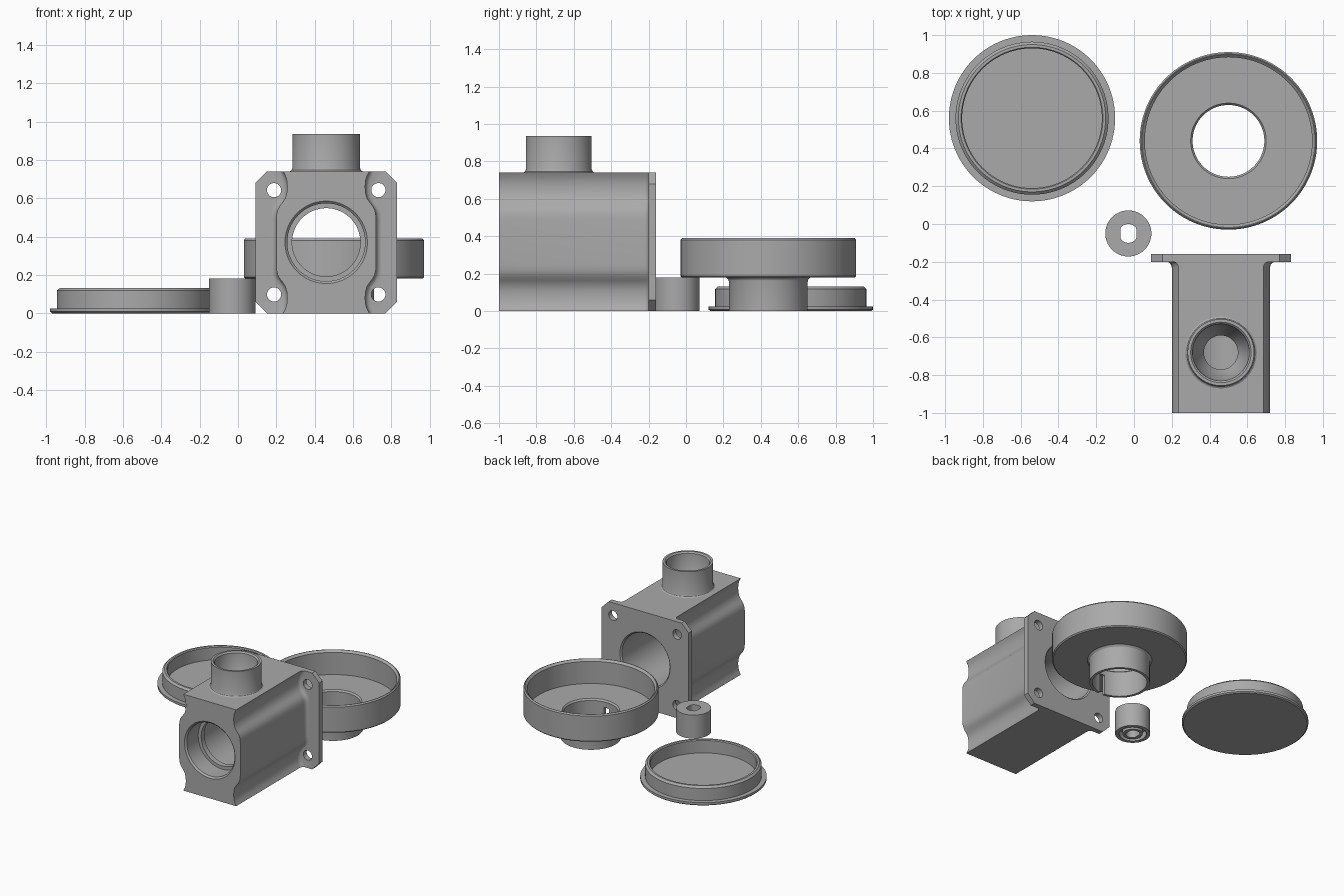
import bpy, bmesh, math

if "Cube" in bpy.data.objects:
    bpy.data.objects.remove(bpy.data.objects["Cube"])

grey = bpy.data.materials.new("plain_grey")
grey.diffuse_color = (0.40, 0.40, 0.40, 1)
grey.use_nodes = True
grey.node_tree.nodes["Principled BSDF"].inputs["Base Color"].default_value = grey.diffuse_color


def finish(name, bm):
    bmesh.ops.recalc_face_normals(bm, faces=bm.faces)
    me = bpy.data.meshes.new(name)
    bm.to_mesh(me)
    bm.free()
    me.materials.append(grey)
    ob = bpy.data.objects.new(name, me)
    bpy.context.collection.objects.link(ob)
    return ob


def loft(name, rings, wrap=False):
    """Skin equal-length point rings; cap the ends unless wrapped."""
    bm = bmesh.new()
    loops = [[bm.verts.new(p) for p in ring] for ring in rings]
    n = len(loops[0])
    pairs = list(zip(loops, loops[1:])) + ([(loops[-1], loops[0])] if wrap else [])
    for a, b in pairs:
        for i in range(n):
            j = (i + 1) % n
            bm.faces.new((a[i], a[j], b[j], b[i]))
    if not wrap:
        bm.faces.new(loops[0])
        bm.faces.new(loops[-1])
    return finish(name, bm)


def lathe(name, profile, centre, axis="Z", ring=True, n=96):
    """Revolve (radius, height) points; ring=True closes the profile on itself."""
    cx, cy, cz = centre
    rings = []
    for r, h in profile:
        pts = []
        for i in range(n):
            u = r * math.cos(2 * math.pi * i / n)
            v = r * math.sin(2 * math.pi * i / n)
            pts.append((cx + u, cy + v, cz + h) if axis == "Z" else (cx + u, cy + h, cz + v))
        rings.append(pts)
    return loft(name, rings, wrap=ring)


def box(name, lo, hi):
    return loft(name, [[(lo[0], lo[1], z), (hi[0], lo[1], z), (hi[0], hi[1], z), (lo[0], hi[1], z)]
                       for z in (lo[2], hi[2])])


def combine(ob, other, op):
    m = ob.modifiers.new("join", "BOOLEAN")
    m.operation, m.object, m.solver = op, other, "EXACT"
    bpy.context.view_layer.objects.active = ob
    bpy.ops.object.modifier_apply(modifier=m.name)
    bpy.data.objects.remove(other)


def smooth(ob):
    bpy.ops.object.select_all(action="DESELECT")
    ob.select_set(True)
    bpy.context.view_layer.objects.active = ob
    bpy.ops.object.shade_smooth_by_angle(angle=math.radians(28))


# Lid: shallow cup with a thin flange, hollowed from above
lid = lathe("lid", [(0.43, 0), (0.44, 0.008), (0.44, 0.025), (0.405, 0.025), (0.405, 0.118),
                    (0.39, 0.132)], (-0.54, 0.56, 0), ring=False)
combine(lid, lathe("lid_hollow", [(0.37, 0.03), (0.37, 0.125), (0.382, 0.14)],
                   (-0.54, 0.56, 0), ring=False), "DIFFERENCE")

# Pan: wide cup on a slotted hub
pan = lathe("pan", [(0.19, 0), (0.21, 0), (0.21, 0.155), (0.213, 0.168), (0.225, 0.18), (0.462, 0.18),
                    (0.47, 0.188), (0.47, 0.38), (0.462, 0.39), (0.458, 0.39), (0.443, 0.375),
                    (0.443, 0.205), (0.2, 0.205), (0.19, 0.193)], (0.5, 0.44, 0))
combine(pan, box("slot", (0.48, 0.2, -0.1), (0.52, 0.3, 0.15)), "DIFFERENCE")

# Spacer: short cylinder with a double-flat bore and a ring groove underneath
SX, SY = -0.03, -0.05
spacer = lathe("spacer", [(0.122, 0), (0.122, 0.18)], (SX, SY, 0), ring=False, n=64)
angles = [2 * math.pi * (i + 0.5) / 32 for i in range(32)]
flat_bore = [(SX + max(-0.042, min(0.042, 0.05 * math.cos(a))), SY + 0.05 * math.sin(a)) for a in angles]
combine(spacer, loft("bore", [[(x, y, z) for x, y in flat_bore] for z in (-0.1, 0.3)]), "DIFFERENCE")
combine(spacer, lathe("groove", [(0.07, -0.05), (0.095, -0.05), (0.095, 0.05), (0.07, 0.05)],
                      (SX, SY, 0), n=64), "DIFFERENCE")

# Housing body: scalloped section swept along y, flaring into the flange
CX, CZ = 0.46, 0.37
side = [(0.225, 0.37), (0.212, 0.345), (0.205, 0.32), (0.203, 0.29), (0.205, 0.26), (0.213, 0.23),
        (0.228, 0.208), (0.242, 0.19), (0.252, 0.172), (0.258, 0.15), (0.26, 0.12)]


def section(y, grow):
    right = [(x + grow, z) for x, z in side] + [(x + grow, -z) for x, z in reversed(side)]
    return [(CX + x, y, CZ + z) for x, z in right] + [(CX - x, y, CZ + z) for x, z in reversed(right)]


housing = loft("housing", [section(y, g) for y, g in
                           ((-1, 0), (-0.23, 0), (-0.215, 0.004), (-0.206, 0.011), (-0.2, 0.024), (-0.18, 0.024))])

# Flange: square plate with clipped corners
h, c = 0.37, 0.31
plate = [(h, c), (c, h), (-c, h), (-h, c), (-h, -c), (-c, -h), (c, -h), (h, -c)]
combine(housing, loft("flange", [[(CX + x, y, CZ + z) for x, z in plate] for y in (-0.2, -0.16)]), "UNION")

# Inlet port with a small fillet at its base
combine(housing, lathe("port", [(0.19, 0.70), (0.19, 0.74), (0.181, 0.746), (0.176, 0.758), (0.176, 0.935)],
                       (CX, -0.68, 0), ring=False), "UNION")

# Stepped main bore
combine(housing, lathe("main_bore", [(0.225, -1.01), (0.203, -0.988), (0.203, -0.85), (0.178, -0.85),
                                     (0.178, -0.81), (0.203, -0.81), (0.203, -0.17), (0.22, -0.153)],
                       (CX, 0, CZ), "Y", False), "DIFFERENCE")

# Port funnel
combine(housing, lathe("funnel", [(0.09, 0.45), (0.09, 0.70), (0.145, 0.80), (0.15, 0.925), (0.165, 0.94)],
                       (CX, -0.68, 0), ring=False), "DIFFERENCE")

# Bolt holes
for sx in (-1, 1):
    for sz in (-1, 1):
        combine(housing, lathe("bolt_hole", [(0.037, -0.215), (0.037, -0.1)],
                               (CX + sx * 0.272, 0, CZ + sz * 0.272), "Y", False, 32), "DIFFERENCE")

for ob in (lid, pan, spacer, housing):
    smooth(ob)
